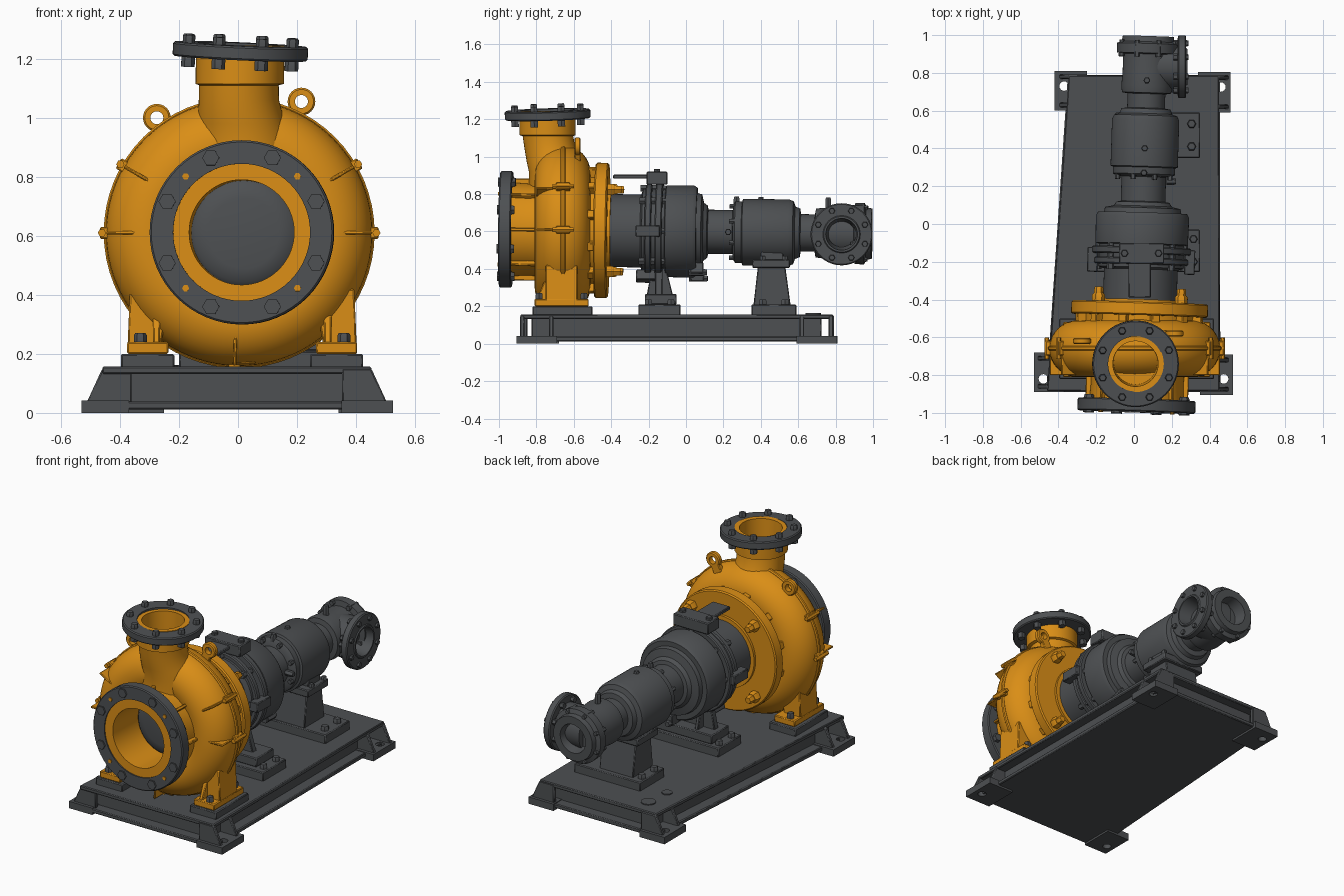
import bpy, bmesh, math
from mathutils import Vector

if "Cube" in bpy.data.objects:
    bpy.data.objects.remove(bpy.data.objects["Cube"])


def material(name, rgb):
    m = bpy.data.materials.new(name)
    m.diffuse_color = (*rgb, 1)
    m.use_nodes = True
    m.node_tree.nodes["Principled BSDF"].inputs["Base Color"].default_value = m.diffuse_color
    return m


ORANGE = material("orange paint", (0.70, 0.27, 0.008))
GREY = material("dark grey paint", (0.075, 0.08, 0.085))


def add(name, verts, faces, mat, bevel=0):
    bm = bmesh.new()
    vs = [bm.verts.new(v) for v in verts]
    for f in faces:
        bm.faces.new([vs[i] for i in f])
    bmesh.ops.remove_doubles(bm, verts=bm.verts, dist=1e-5)
    bmesh.ops.recalc_face_normals(bm, faces=bm.faces)
    me = bpy.data.meshes.new(name)
    bm.to_mesh(me)
    bm.free()
    me.materials.append(mat)
    me.shade_smooth()
    me.set_sharp_from_angle(angle=math.radians(35))
    ob = bpy.data.objects.new(name, me)
    bpy.context.collection.objects.link(ob)
    if bevel:
        b = ob.modifiers.new("bevel", "BEVEL")
        b.width, b.segments = bevel, 1
    return ob


class Axis:
    """Cylindrical frame: radius, angle and distance along an axis."""
    def __init__(self, origin, direction):
        self.o, self.a = Vector(origin), Vector(direction).normalized()
        ref = Vector((1, 0, 0)) if abs(self.a.x) < 0.9 else Vector((0, 1, 0))
        self.e1 = (ref - self.a * ref.dot(self.a)).normalized()
        self.e2 = self.e1.cross(self.a)

    def at(self, u, v, t):
        return self.o + self.a * t + self.e1 * u + self.e2 * v

    def polar(self, r, ang, t):
        return self.at(r * math.cos(ang), r * math.sin(ang), t)


def skin(name, rows, mat):
    n = len(rows[0])
    faces = [(i * n + j, i * n + (j + 1) % n, (i + 1) * n + (j + 1) % n, (i + 1) * n + j)
             for i in range(len(rows) - 1) for j in range(n)]
    return add(name, [v for r in rows for v in r], faces, mat)


def lathe(name, ax, prof, mat, n=64):
    return skin(name, [[ax.polar(r, 2 * math.pi * j / n, t) for j in range(n)] for r, t in prof], mat)


def ring(name, ax, r0, r1, t0, t1, mat, c=0.006, n=64):
    return lathe(name, ax, [(r0, t0), (r1 - c, t0), (r1, t0 + c), (r1, t1 - c), (r1 - c, t1),
                            (r0, t1), (r0, t0)], mat, n)


def prism(name, pts, a0, a1, axis, mat, bevel=0.005):
    def put(p, a):
        return {"x": (a, p[0], p[1]), "y": (p[0], a, p[1]), "z": (p[0], p[1], a)}[axis]
    n = len(pts)
    faces = [tuple(range(n)), tuple(range(n, 2 * n))]
    faces += [(i, (i + 1) % n, n + (i + 1) % n, n + i) for i in range(n)]
    return add(name, [put(p, a0) for p in pts] + [put(p, a1) for p in pts], faces, mat, bevel)


def box(name, x0, x1, y0, y1, z0, z1, mat, bevel=0.005):
    return prism(name, [(x0, y0), (x1, y0), (x1, y1), (x0, y1)], z0, z1, "z", mat, bevel)


def bolt(name, p, d, r, h, mat):
    lathe(name, Axis(p, d), [(0, 0), (r, 0), (r, h * 0.8), (r * 0.8, h), (0, h)], mat, 6)


def bolt_ring(name, ax, R, n, off, r, t0, t1, mat):
    for k in range(n):
        bolt(name, ax.polar(R, math.radians(off) + 2 * math.pi * k / n, t0), ax.a, r, t1 - t0, mat)


def radial_box(name, ax, deg, r0, r1, t0, t1, w, mat):
    a = math.radians(deg)
    c, s = math.cos(a), math.sin(a)
    vs = [ax.at(r * c - q * s, r * s + q * c, t)
          for t in (t0, t1) for r, q in ((r0, -w), (r1, -w), (r1, w), (r0, w))]
    add(name, vs, [(0, 1, 2, 3), (4, 5, 6, 7), (0, 1, 5, 4), (1, 2, 6, 5), (2, 3, 7, 6), (3, 0, 4, 7)],
        mat, 0.004)


# main shaft line, t runs from the front face to the back
shaft = Axis((0.012, -1, 0.612), (0.032, 1, -0.012))

# suction inlet
ring("suction_flange", shaft, 0.232, 0.312, 0.005, 0.072, GREY)
lathe("suction_nozzle", shaft, [(0.178, 0.012), (0.235, 0.012), (0.235, 0.07), (0.25, 0.07), (0.245, 0.16),
                                (0.255, 0.27), (0.178, 0.27), (0.178, 0.012)], ORANGE)
lathe("impeller_face", shaft, [(0, 0.225), (0.12, 0.225), (0.165, 0.235), (0.18, 0.25)], GREY)
bolt_ring("suction_bolt", shaft, 0.273, 8, 22.5, 0.029, -0.004, 0.09, GREY)
bolt_ring("suction_plug", shaft, 0.268, 4, 45, 0.012, 0.0, 0.02, ORANGE)
for k in range(8):
    radial_box("suction_rib", shaft, 45 * k, 0.23, 0.272, 0.07, 0.24, 0.009, ORANGE)

# volute casing with split rim
volute = Axis((0.004, -1, 0.61), (0, 1, 0))
lathe("volute_casing", volute, [(0.302 + 0.15 * math.cos(a * math.pi / 16), 0.34 + 0.15 * math.sin(a * math.pi / 16))
                                for a in range(33)], ORANGE, 96)
ring("volute_rim", volute, 0.42, 0.459, 0.33, 0.355, ORANGE)
for deg in (0, 30, 150, 180, 268):
    radial_box("rim_lug", volute, deg, 0.42, 0.472, 0.305, 0.38, 0.02, ORANGE)
    p = volute.polar(0.465, math.radians(deg), 0.285)
    bolt("rim_bolt", p, (0, 1, 0), 0.014, 0.115, ORANGE)
    radial_box("volute_rib", volute, deg, 0.32, 0.45, 0.2, 0.34, 0.006, ORANGE)

# rear cover
lathe("rear_cover", shaft, [(0, 0.44), (0.30, 0.44), (0.30, 0.515), (0.355, 0.515), (0.362, 0.522), (0.362, 0.578),
                            (0.355, 0.585), (0.22, 0.585), (0.22, 0.6), (0, 0.6)], ORANGE)
for k in range(12):
    radial_box("cover_rib", shaft, 30 * k + 15, 0.27, 0.345, 0.43, 0.525, 0.022, ORANGE)
bolt_ring("cover_bolt", shaft, 0.31, 4, 45, 0.034, 0.58, 0.625, ORANGE)
bolt_ring("cover_stud", shaft, 0.31, 4, 45, 0.024, 0.62, 0.66, ORANGE)

# discharge neck and flange
neck = [(0.02, -0.66, 0.84, 0.18), (0.025, -0.675, 0.92, 0.165), (0.012, -0.705, 0.98, 0.148),
        (0.003, -0.73, 1.06, 0.136), (0.003, -0.738, 1.11, 0.135), (0.006, -0.74, 1.115, 0.15),
        (0.008, -0.74, 1.245, 0.15), (0.008, -0.74, 1.245, 0.12), (0.008, -0.735, 0.98, 0.115),
        (0.008, -0.735, 0.98, 0)]
skin("discharge_neck", [[(x + r * math.cos(j * math.pi / 24), y + r * math.sin(j * math.pi / 24), z)
                         for j in range(48)] for x, y, z, r in neck], ORANGE)
outlet = Axis((0.008, -0.74, 1.225), (0.044, -0.03, 1))
ring("discharge_flange", outlet, 0.146, 0.229, -0.024, 0.024, GREY)
bolt_ring("discharge_bolt", outlet, 0.19, 8, 22.5, 0.021, 0.02, 0.05, GREY)
bolt_ring("discharge_nut", outlet, 0.19, 8, 22.5, 0.023, -0.058, -0.02, GREY)

# lifting eyes
for x, y, z in ((-0.275, -0.62, 1.0), (0.215, -0.58, 1.055)):
    ring("lifting_eye", Axis((x, y, z), (0, 1, 0)), 0.022, 0.047, -0.016, 0.016, ORANGE, n=24)
    radial_box("eye_stem", Axis((x, y, z), (0, 1, 0)),
               math.degrees(math.atan2(0.61 - z, -x)), 0.03, 0.12, -0.016, 0.016, 0.028, ORANGE)

# casing feet on shims
for s in (-1, 1):
    X = lambda v: 0.014 + s * v
    lo, hi = sorted((X(0.25), X(0.39)))
    box("casing_foot", lo, hi, -0.81, -0.52, 0.2, 0.24, ORANGE)
    box("foot_shim", lo - 0.02, hi + 0.02, -0.82, -0.5, 0.15, 0.2, GREY)
    prism("casing_leg", [(X(0.275), 0.23), (X(0.388), 0.23), (X(0.38), 0.42), (X(0.24), 0.42)],
          -0.75, -0.58, "y", ORANGE)
    prism("leg_gusset", [(-0.80, 0.23), (-0.6, 0.23), (-0.6, 0.4), (-0.76, 0.33)],
          X(0.29) - 0.012, X(0.29) + 0.012, "x", ORANGE)
    for y in (-0.785, -0.545):
        bolt("foot_bolt", (X(0.345), y, 0.235), (0, 0, 1), 0.022, 0.035, GREY)
box("drain_boss", -0.02, 0.06, -0.72, -0.6, 0.165, 0.2, ORANGE)

# bearing housing, coupling and drive body in one turned profile
lathe("drive_housing", shaft, [
    (0, 0.58), (0.195, 0.58), (0.195, 0.76), (0.225, 0.77), (0.225, 0.89), (0.245, 0.895), (0.247, 1.04),
    (0.235, 1.06), (0.205, 1.06), (0.2, 1.085), (0.155, 1.095), (0.14, 1.115), (0.118, 1.12), (0.118, 1.25),
    (0.15, 1.255), (0.165, 1.265), (0.165, 1.3), (0.178, 1.305), (0.178, 1.55), (0.168, 1.575), (0.14, 1.585),
    (0.13, 1.61), (0.1, 1.615), (0.1, 1.69), (0.13, 1.695), (0.135, 1.73), (0.13, 1.8), (0.13, 1.9),
    (0.163, 1.905), (0.165, 1.955), (0.14, 1.965), (0.135, 1.995), (0.088, 1.995), (0.075, 1.92), (0, 1.92)], GREY)
ring("clamp_ring_front", shaft, 0.15, 0.25, 0.785, 0.82, GREY)
ring("clamp_ring_rear", shaft, 0.15, 0.262, 0.84, 0.878, GREY)
bolt_ring("clamp_bolt", shaft, 0.228, 8, 0, 0.02, 0.755, 0.9, GREY)
bolt_ring("body_bolt", shaft, 0.15, 8, 22.5, 0.014, 1.235, 1.27, GREY)
bolt_ring("end_bolt", shaft, 0.15, 8, 22.5, 0.015, 1.885, 1.972, GREY)
for deg in (0, 180, 250, 290):
    radial_box("clamp_lug", shaft, deg, 0.23, 0.285, 0.74, 0.87, 0.03, GREY)
for deg in (270, 300):
    radial_box("body_lug", shaft, deg, 0.2, 0.265, 1.03, 1.1, 0.02, GREY)
    bolt("body_lug_bolt", shaft.polar(0.25, math.radians(deg), 1.02), shaft.a, 0.02, 0.1, GREY)
for t in (1.27, 1.4, 1.76):
    bolt("grease_plug", shaft.polar(0.12, math.pi / 2, t), (0, 0, 1), 0.018, 0.07, GREY)
    bolt("side_plug", shaft.polar(0.12, 0, t - 0.04), (1, 0, 0), 0.018, 0.05, GREY)

# top bracket over the clamp rings
box("bracket_bar", -0.03, 0.09, -0.39, -0.1, 0.882, 0.904, GREY)
box("bracket_block", -0.08, 0.16, -0.21, -0.1, 0.85, 0.92, GREY)
for x in (-0.05, 0.13):
    bolt("bracket_bolt", (x, -0.155, 0.915), (0, 0, 1), 0.02, 0.02, GREY)

# side branch of the end fitting
branch = Axis((0.06, 0.832, 0.585), (1, 0, 0))
lathe("branch_pipe", branch, [(0, 0), (0.125, 0), (0.12, 0.17), (0.16, 0.172), (0.166, 0.178), (0.166, 0.21),
                              (0.16, 0.216), (0.1, 0.216), (0.095, 0.222), (0.085, 0.222), (0.068, 0.12), (0, 0.12)],
      GREY)
bolt_ring("branch_bolt", branch, 0.135, 8, 22.5, 0.018, 0.15, 0.228, GREY)

# front stand under the clamp rings
box("stand_base", -0.2, 0.35, -0.255, -0.03, 0.15, 0.21, GREY)
box("stand_step", -0.14, 0.28, -0.22, -0.05, 0.21, 0.265, GREY)
prism("stand_web", [(-0.11, 0.25), (0.22, 0.25), (0.16, 0.45), (-0.07, 0.45)], -0.165, -0.125, "y", GREY)
for x in (-0.02, 0.13):
    prism("stand_gusset", [(-0.21, 0.26), (-0.07, 0.26), (-0.11, 0.42), (-0.18, 0.42)], x - 0.012, x + 0.012, "x", GREY)
# rear pedestal under the drive body
box("pedestal_base", -0.1, 0.35, 0.35, 0.59, 0.15, 0.21, GREY)
prism("pedestal_column", [(0.36, 0.2), (0.56, 0.2), (0.53, 0.42), (0.385, 0.42)], -0.03, 0.2, "x", GREY)
box("pedestal_cap", -0.06, 0.23, 0.355, 0.555, 0.405, 0.45, GREY)
box("pedestal_saddle", -0.03, 0.2, 0.4, 0.52, 0.44, 0.52, GREY)
for y in (0.41, 0.53):
    for x in (-0.07, 0.305):
        bolt("pedestal_bolt", (x, y, 0.205), (0, 0, 1), 0.024, 0.03, GREY)
    bolt("cap_bolt", (0.215, y, 0.445), (0, 0, 1), 0.016, 0.025, GREY)
for y in (-0.2, -0.08):
    for x in (-0.17, 0.315):
        bolt("stand_bolt", (x, y, 0.205), (0, 0, 1), 0.022, 0.03, GREY)


# baseplate: tapered channel frame
def outline(d):
    return [(-0.46 + d, -0.885 + d), (0.452 - d, -0.885 + d), (0.45 - d, 0.785 - d), (-0.345 + d, 0.785 - d)]


prism("base_top_plate", outline(0), 0.132, 0.157, "z", GREY)
prism("base_web", outline(0.06), 0.03, 0.14, "z", GREY)
prism("base_bottom_plate", outline(-0.005), 0.012, 0.038, "z", GREY)
for x, y, r in ((-0.22, 0.68, 0.042), (-0.235, 0.52, 0.03)):
    lathe("base_cover_disc", Axis((x, y, 0.155), (0, 0, 1)), [(r, 0), (r, 0.008), (0, 0.008)], GREY, 24)

# corner feet with anchor holes and gussets: x0, x1, y0, y1, hole x, hole y, side, top plate edge
for x0, x1, y0, y1, hx, hy, s, edge in ((-0.53, -0.37, -0.89, -0.68, -0.48, -0.82, -1, -0.46),
                                        (0.35, 0.525, -0.905, -0.69, 0.475, -0.82, 1, 0.452),
                                        (-0.42, -0.25, 0.6, 0.81, -0.37, 0.73, -1, -0.345),
                                        (0.34, 0.51, 0.59, 0.805, 0.46, 0.725, 1, 0.45)):
    square, hole = [], []
    for k in range(16):
        c, q = math.cos(k * math.pi / 8), math.sin(k * math.pi / 8)
        m = max(abs(c), abs(q))
        square.append(((x0 + x1 + (x1 - x0) * c / m) / 2, (y0 + y1 + (y1 - y0) * q / m) / 2))
        hole.append((hx + 0.025 * c, hy + 0.025 * q))
    skin("anchor_foot", [[(x, y, z) for x, y in loop] for loop, z in
                         ((square, 0), (square, 0.042), (hole, 0.042), (hole, 0), (square, 0))], GREY)
    for y in (y0 + 0.03, y1 - 0.03):
        prism("foot_gusset", [(edge - s * 0.1, 0.03), (edge + s * 0.055, 0.03), (edge, 0.15), (edge - s * 0.1, 0.15)],
              y - 0.012, y + 0.012, "y", GREY)
